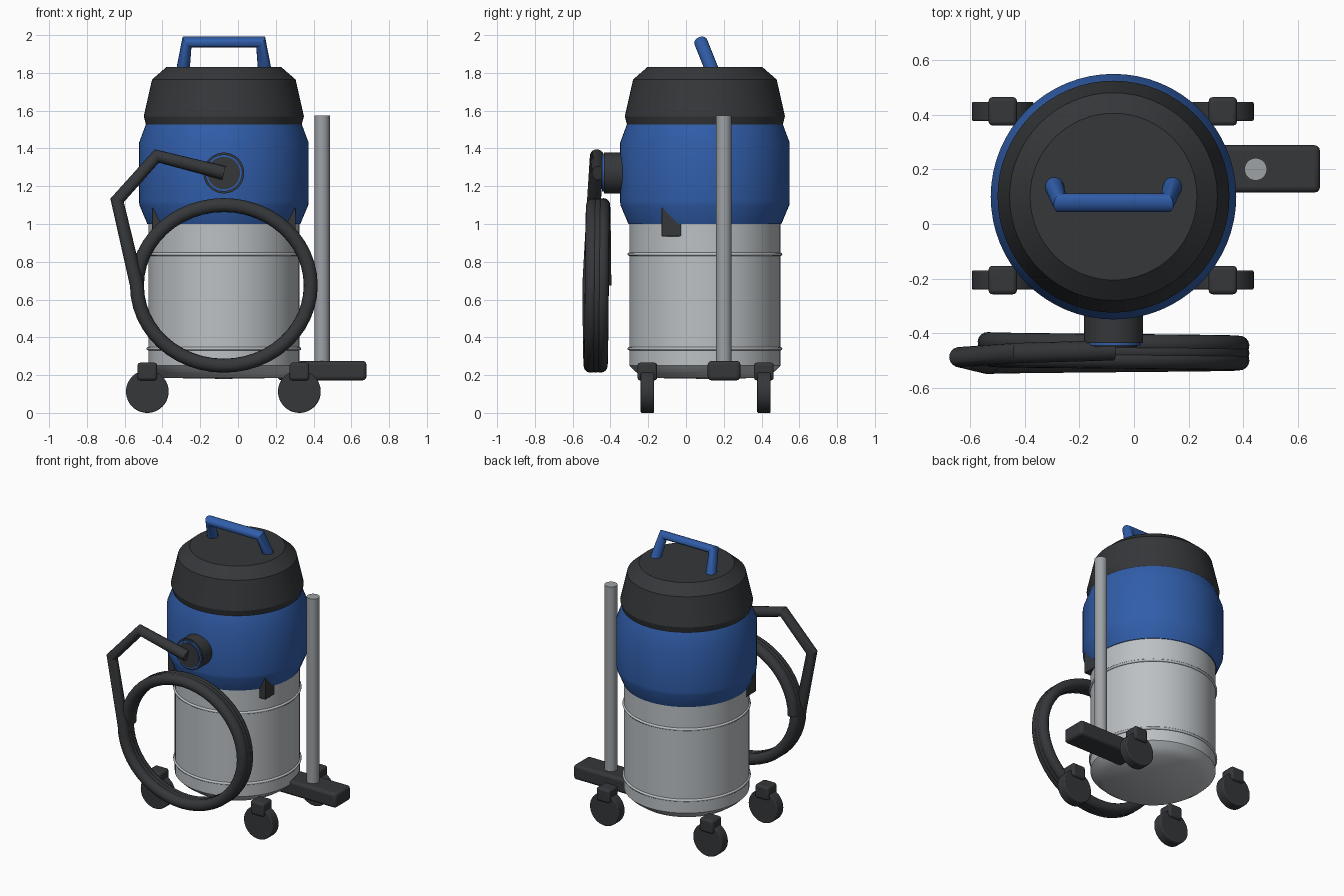
import bpy, bmesh
from math import sin, cos, pi, radians
from mathutils import Vector

if "Cube" in bpy.data.objects:
    bpy.data.objects.remove(bpy.data.objects["Cube"])

CX, CY = -0.075, 0.10  # body axis


def mat(name, rgb):
    m = bpy.data.materials.new(name)
    m.diffuse_color = (*rgb, 1)
    m.use_nodes = True
    m.node_tree.nodes["Principled BSDF"].inputs["Base Color"].default_value = m.diffuse_color
    return m


DARK = mat("dark_plastic", (0.035, 0.038, 0.042))
BLUE = mat("blue_plastic", (0.03, 0.11, 0.40))
STEEL = mat("steel", (0.50, 0.53, 0.55))
TUBE = mat("wand_metal", (0.34, 0.36, 0.38))


def finish(name, bm, material, loc=(0, 0, 0), bevel=0, smooth=35):
    bmesh.ops.recalc_face_normals(bm, faces=bm.faces)
    me = bpy.data.meshes.new(name)
    bm.to_mesh(me)
    bm.free()
    ob = bpy.data.objects.new(name, me)
    ob.location = loc
    me.materials.append(material)
    bpy.context.collection.objects.link(ob)
    if bevel:
        mod = ob.modifiers.new("bevel", 'BEVEL')
        mod.width, mod.segments = bevel, 3
    bpy.ops.object.select_all(action='DESELECT')
    bpy.context.view_layer.objects.active = ob
    ob.select_set(True)
    bpy.ops.object.shade_smooth_by_angle(angle=radians(smooth))
    return ob


def lathe(name, profile, material, closed=False, smooth=35, n=64):
    """Spin an (r, z) profile round the body axis."""
    bm = bmesh.new()
    vs = [bm.verts.new((r, 0, z)) for r, z in profile]
    es = [bm.edges.new(p) for p in zip(vs, vs[1:])]
    if closed:
        es.append(bm.edges.new((vs[-1], vs[0])))
    bmesh.ops.spin(bm, geom=vs + es, cent=(0, 0, 0), axis=(0, 0, 1),
                   angle=2 * pi, steps=n, use_duplicate=False)
    bmesh.ops.remove_doubles(bm, verts=bm.verts, dist=1e-5)
    return finish(name, bm, material, (CX, CY, 0), smooth=smooth)


def box(name, lo, hi, material, bevel=0.015):
    lo, hi = Vector(lo), Vector(hi)
    bm = bmesh.new()
    bmesh.ops.create_cube(bm, size=1)
    bmesh.ops.scale(bm, vec=hi - lo, verts=bm.verts)
    return finish(name, bm, material, (lo + hi) / 2, bevel)


def cylinder(name, a, b, r, material, bevel=0):
    a, b = Vector(a), Vector(b)
    bm = bmesh.new()
    bmesh.ops.create_cone(bm, cap_ends=True, segments=48, radius1=r, radius2=r,
                          depth=(b - a).length)
    rot = (b - a).to_track_quat('Z', 'Y').to_matrix()
    bmesh.ops.rotate(bm, cent=(0, 0, 0), matrix=rot, verts=bm.verts)
    return finish(name, bm, material, (a + b) / 2, bevel)


def pipe(name, pts, r, material):
    cu = bpy.data.curves.new(name, 'CURVE')
    cu.dimensions = '3D'
    cu.bevel_depth, cu.bevel_resolution = r, 6
    cu.use_fill_caps = True
    sp = cu.splines.new('POLY')
    sp.points.add(len(pts) - 1)
    for p, co in zip(sp.points, pts):
        p.co = (*co, 1)
    ob = bpy.data.objects.new(name, cu)
    cu.materials.append(material)
    bpy.context.collection.objects.link(ob)
    bpy.ops.object.select_all(action='DESELECT')
    bpy.context.view_layer.objects.active = ob
    ob.select_set(True)
    bpy.ops.object.convert(target='MESH')
    bpy.ops.object.shade_smooth_by_angle(angle=radians(35))


# steel tank with two rolled ribs
lathe("tank", [(0, 0.18), (0.32, 0.185), (0.37, 0.22), (0.40, 0.25),
               (0.40, 1.01), (0, 1.01)], STEEL, smooth=40)
for i, z in enumerate((0.34, 0.84)):
    ring = [(0.40 + 0.010 * cos(k * pi / 4), z + 0.009 * sin(k * pi / 4))
            for k in range(8)]
    lathe(f"tank_rib_{i + 1}", ring, STEEL, closed=True, smooth=60)

# blue motor housing and dark lid
lathe("motor_housing", [(0, 1.0), (0.405, 1.0), (0.447, 1.10), (0.449, 1.12),
                        (0.449, 1.43), (0.412, 1.53), (0, 1.53)], BLUE)
lathe("lid", [(0, 1.525), (0.412, 1.525), (0.424, 1.57), (0.38, 1.765),
              (0.305, 1.83), (0, 1.83)], DARK, smooth=25)

# carrying handle
pipe("carry_handle", [(CX - 0.217, 0.14, 1.81), (CX - 0.195, 0.078, 1.964),
                      (CX + 0.195, 0.078, 1.964), (CX + 0.217, 0.14, 1.81)],
     0.036, BLUE)

# inlet port with blue collar
PZ = 1.27
cylinder("inlet_port", (CX, -0.25, PZ), (CX, -0.435, PZ), 0.108, DARK)
cylinder("inlet_collar", (CX, -0.43, PZ), (CX, -0.445, PZ), 0.098, BLUE)
cylinder("inlet_cap", (CX, -0.43, PZ), (CX, -0.449, PZ), 0.086, DARK)

# hose: bent lead followed by a three-turn coil
hose = [(CX, -0.462, PZ), (-0.43, -0.472, 1.36), (-0.64, -0.487, 1.125)]
TURNS, STEPS = 3, 48
for k in range(TURNS * STEPS + 1):
    a = pi + 2 * pi * k / STEPS
    hose.append((CX + 0.46 * cos(a), -0.512 + 0.08 * k / (TURNS * STEPS),
                 0.675 + 0.425 * sin(a)))
pipe("hose", hose, 0.037, DARK)

# side latches, mirrored about the body axis
LATCH = [(-0.13, 0.935), (-0.025, 0.935), (-0.025, 1.01), (-0.115, 1.085),
         (-0.13, 1.085)]
for side, s in (("left", -1), ("right", 1)):
    bm = bmesh.new()
    f = bm.faces.new([bm.verts.new((CX + s * 0.33, y, z)) for y, z in LATCH])
    ext = bmesh.ops.extrude_face_region(bm, geom=[f])["geom"]
    bmesh.ops.translate(bm, vec=(s * 0.05, 0, 0),
                        verts=[v for v in ext if isinstance(v, bmesh.types.BMVert)])
    finish(f"latch_{side}", bm, DARK, bevel=0.004)

# four casters
for side, x in (("left", -0.48), ("right", 0.325)):
    for end, y in (("front", -0.205), ("back", 0.412)):
        cylinder(f"wheel_{end}_{side}", (x, y - 0.035, 0.113),
                 (x, y + 0.035, 0.113), 0.113, DARK, bevel=0.006)
        box(f"caster_{end}_{side}", (x - 0.052, y - 0.052, 0.172),
            (x + 0.052, y + 0.052, 0.266), DARK)

# wand standing on the floor nozzle
cylinder("wand", (0.445, 0.20, 0.25), (0.445, 0.20, 1.575), 0.041, TUBE)
box("floor_nozzle", (0.21, 0.115, 0.172), (0.68, 0.288, 0.275), DARK, 0.02)
